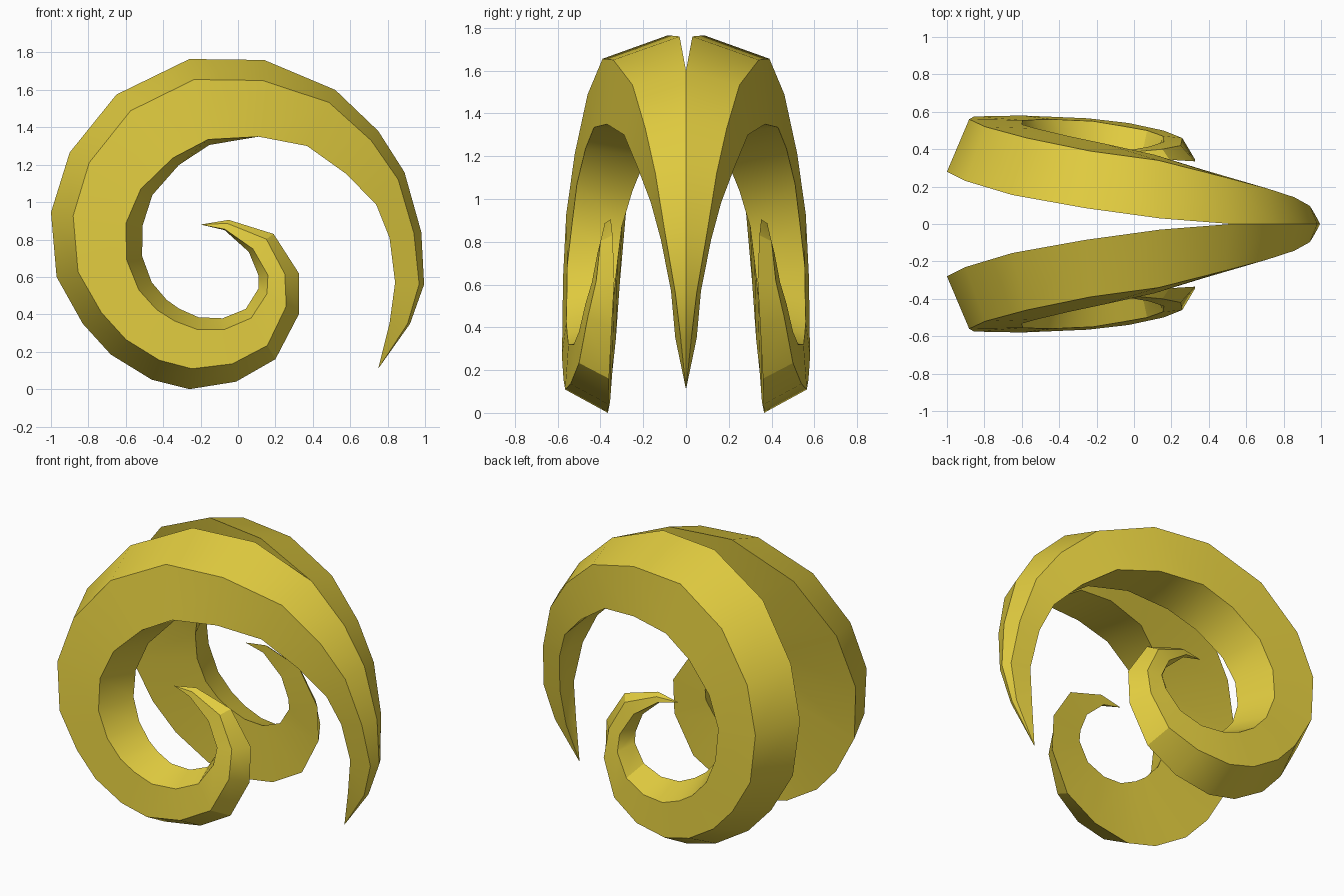
import bpy, bmesh
from mathutils import Vector

if "Cube" in bpy.data.objects:
    bpy.data.objects.remove(bpy.data.objects["Cube"])

# Horn side profile (x, z): outer ridge and inner rim, from front tip to coil tip
OUTER = [(.75, .11), (.92, .35), (.995, .56), (.98, .84), (.89, 1.16), (.75, 1.38),
         (.52, 1.60), (.14, 1.76), (-.26, 1.765), (-.65, 1.575), (-.90, 1.265),
         (-1, .945), (-.97, .60), (-.83, .35), (-.68, .185), (-.46, .05), (-.26, 0),
         (-.01, .04), (.20, .16), (.325, .40), (.325, .62), (.19, .83), (-.05, .905), (-.2, .88)]
INNER = [(.75, .11), (.81, .35), (.84, .57), (.81, .81), (.74, .985), (.58, 1.15),
         (.37, 1.30), (.11, 1.35), (-.16, 1.335), (-.35, 1.235), (-.52, 1.07),
         (-.60, .885), (-.595, .69), (-.53, .53), (-.435, .425), (-.34, .365), (-.22, .32),
         (-.07, .32), (.07, .38), (.155, .51), (.16, .61), (.08, .75), (-.07, .855), (-.2, .88)]

# Sideways spread and bevel amounts, keyed by ring number
Y_RIDGE = {0: 0, 6: 0, 7: .03, 8: .085, 9: .155, 10: .23, 11: .28, 12: .31, 14: .345, 16: .365, 18: .36, 20: .335, 23: .36}
Y_OUT = {0: 0, 2: .05, 5: .19, 6: .25, 7: .34, 8: .39, 9: .46, 10: .52, 11: .56, 12: .575, 14: .58, 16: .565, 17: .54, 20: .42, 23: .36}
Y_RIM = {0: 0, 1: .05, 2: .07, 4: .165, 6: .29, 7: .37, 8: .43, 10: .51, 12: .555, 14: .56, 16: .55, 18: .50, 20: .44, 23: .36}
Y_BACK = {0: 0, 5: 0, 6: .03, 8: .12, 10: .25, 11: .3, 12: .32, 14: .35, 16: .37, 18: .365, 20: .35, 23: .36}
BEVEL = {0: 0, 3: .04, 6: .075, 7: .11, 11: .12, 16: .11, 18: .085, 20: .075, 22: .02, 23: 0}
FLARE = {0: 0, 3: -.02, 7: 0, 8: .03, 11: .09, 14: .075, 17: .06, 20: .05, 22: .005, 23: 0}


def at(keys, i):
    lo = max(k for k in keys if k <= i)
    hi = min(k for k in keys if k >= i)
    return keys[lo] if lo == hi else keys[lo] + (keys[hi] - keys[lo]) * (i - lo) / (hi - lo)


bm = bmesh.new()
last = len(OUTER) - 1


def ring(i):
    a, c = Vector(OUTER[i]), Vector(INNER[i])
    d = (c - a).normalized()
    b, e = a + d * at(BEVEL, i), c + d * at(FLARE, i)
    ys = (at(Y_RIDGE, i), at(Y_OUT, i), at(Y_RIM, i), at(Y_BACK, i))
    return [bm.verts.new((p.x, -y, p.y)) for p, y in zip((a, b, c, e), ys)]


# Four-sided horn lofted between two pointed tips
rings = [ring(i) for i in range(1, last)]
tips = [bm.verts.new((OUTER[i][0], -at(Y_RIDGE, i), OUTER[i][1])) for i in (0, last)]
for j in range(4):
    k = (j + 1) % 4
    for r, s in zip(rings, rings[1:]):
        bm.faces.new((r[j], r[k], s[k], s[j]))
    bm.faces.new((tips[0], rings[0][k], rings[0][j]))
    bm.faces.new((tips[1], rings[-1][j], rings[-1][k]))
bmesh.ops.recalc_face_normals(bm, faces=bm.faces[:])
# Open the joined front where the two horns share the centre plane
seam = [f for f in bm.faces if all(abs(v.co.y) < 1e-5 for v in f.verts)]
bmesh.ops.delete(bm, geom=seam, context='FACES')

mesh = bpy.data.meshes.new("spiral_horns")
bm.to_mesh(mesh)
bm.free()
horns = bpy.data.objects.new("spiral_horns", mesh)
bpy.context.collection.objects.link(horns)
bpy.context.view_layer.objects.active = horns
horns.select_set(True)

# Mirrored second horn
mirror = horns.modifiers.new("mirror", 'MIRROR')
mirror.use_axis = (False, True, False)
bpy.ops.object.modifier_apply(modifier="mirror")
bpy.ops.object.shade_smooth_by_angle(angle=0.52)

# Golden yellow
gold = bpy.data.materials.new("golden_yellow")
gold.diffuse_color = (.75, .6, .05, 1)
gold.use_nodes = True
gold.node_tree.nodes["Principled BSDF"].inputs["Base Color"].default_value = gold.diffuse_color
mesh.materials.append(gold)
